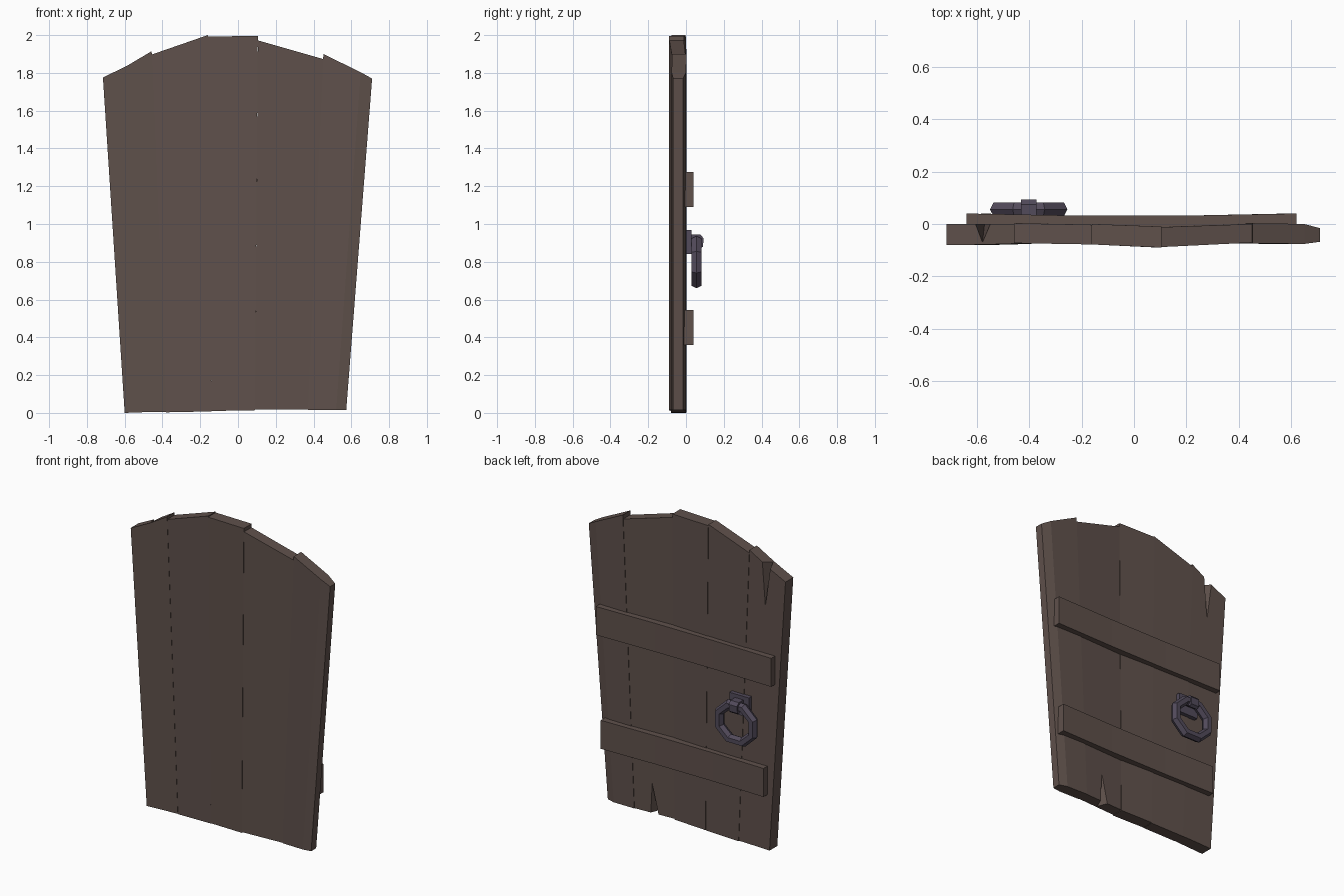
import bpy, bmesh
from math import sin, cos, pi
from mathutils import Vector

if "Cube" in bpy.data.objects:
    bpy.data.objects.remove(bpy.data.objects["Cube"])


def material(name, rgb):
    m = bpy.data.materials.new(name)
    m.diffuse_color = (*rgb, 1)
    m.use_nodes = True
    m.node_tree.nodes["Principled BSDF"].inputs["Base Color"].default_value = m.diffuse_color
    return m


WOOD = material("dark_wood", (0.115, 0.082, 0.071))
IRON = material("dark_iron", (0.085, 0.07, 0.105))


def loft(name, rings, mat, closed=False):
    """Skin a sequence of equal-sided cross-sections, capped or looped."""
    bm = bmesh.new()
    vs = [[bm.verts.new(p) for p in r] for r in rings]
    n = len(vs[0])
    pairs = list(zip(vs, vs[1:])) + ([(vs[-1], vs[0])] if closed else [])
    for a, b in pairs:
        for i in range(n):
            j = (i + 1) % n
            bm.faces.new((a[i], a[j], b[j], b[i]))
    if not closed:
        bm.faces.new(vs[0])
        bm.faces.new(vs[-1])
    bmesh.ops.recalc_face_normals(bm, faces=bm.faces)
    me = bpy.data.meshes.new(name)
    bm.to_mesh(me)
    bm.free()
    ob = bpy.data.objects.new(name, me)
    bpy.context.collection.objects.link(ob)
    if mat:
        me.materials.append(mat)
    return ob


# Planks: columns of (top x, top z, bottom x, bottom z, front y, back y)
planks = [
    [(-0.715, 1.775, -0.60, 0.0, -0.08, 0.0), (-0.58, 1.842, -0.49, 0.004, -0.079, 0.0),
     (-0.457, 1.915, -0.38, 0.006, -0.075, 0.0)],
    [(-0.457, 1.897, -0.38, 0.003, -0.073, 0.003), (-0.16, 2.0, -0.14, 0.008, -0.078, -0.003)],
    [(-0.16, 1.993, -0.14, 0.010, -0.078, 0.0), (0.105, 1.995, 0.09, 0.014, -0.09, -0.01)],
    [(0.105, 1.972, 0.09, 0.018, -0.088, -0.012), (0.452, 1.873, 0.37, 0.017, -0.071, 0.0)],
    [(0.452, 1.90, 0.37, 0.016, -0.074, 0.003), (0.65, 1.803, 0.52, 0.015, -0.076, 0.0),
     (0.71, 1.77, 0.573, 0.015, -0.068, -0.016)],
]
boards = []
for k, cols in enumerate(planks):
    boards.append(loft(f"plank_{k + 1}", [
        [(xb, yf, zb), (xb, yb, zb), (xt, yb, zt), (xt, yf, zt)]
        for xt, zt, xb, zb, yf, yb in cols], WOOD))


# Wedge-shaped splits in the back of two planks
def split(board, x_end, z_end, x_tip, z_tip, half, depth):
    yb = 0.006
    ob = loft("split_cutter", [
        [(x_end - half, yb, z_end), (x_end + half, yb, z_end), (x_end, -depth, z_end)],
        [(x_tip - 0.0005, yb, z_tip), (x_tip + 0.0005, yb, z_tip), (x_tip, yb - 0.001, z_tip)]], None)
    ob.hide_render = True
    mod = board.modifiers.new("split", "BOOLEAN")
    mod.operation = "DIFFERENCE"
    mod.solver = "EXACT"
    mod.object = ob
    bpy.context.view_layer.objects.active = board
    bpy.ops.object.modifier_apply(modifier=mod.name)
    bpy.data.objects.remove(ob)


split(boards[0], -0.58, 1.90, -0.57, 1.56, 0.037, 0.085)
split(boards[3], 0.225, -0.02, 0.25, 0.24, 0.037, 0.085)

# Slightly bowed cross battens
for name, x0, x1, z0, z1 in (("upper_batten", -0.64, 0.62, 1.09, 1.275),
                             ("lower_batten", -0.585, 0.585, 0.36, 0.545)):
    loft(name, [[(x, -0.015, z0), (x, y, z0), (x, y, z1), (x, -0.015, z1)]
                for x, y in ((x0, 0.04), (-0.22, 0.032), (0.2, 0.032), (x1, 0.04))], WOOD)

# Handle plate
HX = -0.402
loft("handle_plate", [[(x, -0.012, 0.84), (x, 0.028, 0.84), (x, 0.028, 0.968), (x, -0.012, 0.968)]
                      for x in (HX - 0.07, HX + 0.07)], IRON)

# Strap hooked over the ring
strap = [(0.02, 0.945), (0.075, 0.945), (0.093, 0.925), (0.09, 0.88), (0.072, 0.868),
         (0.065, 0.885), (0.065, 0.915), (0.02, 0.915)]
loft("ring_strap", [[(x, y, z) for y, z in strap] for x in (HX - 0.03, HX + 0.03)], IRON)

# Eight-sided pull ring with a six-sided section
rings = []
for i in range(8):
    a = pi / 8 + i * pi / 4
    rings.append([Vector((HX + cos(a) * (0.13 + 0.03 * cos(b)),
                          0.056 + 0.031 * sin(b),
                          0.798 + sin(a) * (0.12 + 0.03 * cos(b))))
                  for b in (j * pi / 3 for j in range(6))])
loft("pull_ring", rings, IRON, closed=True)
